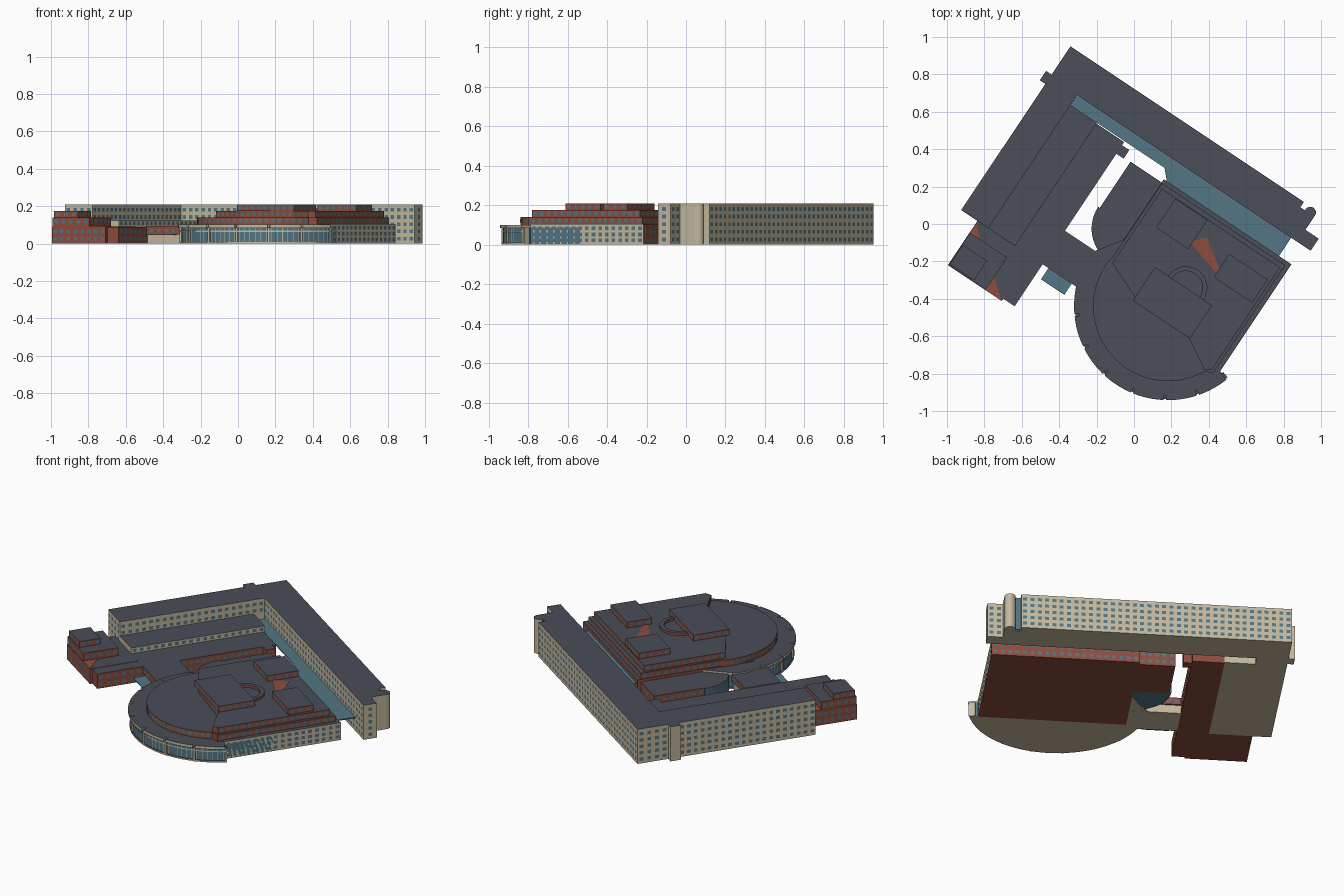
import bpy, bmesh, math
from mathutils import Vector

if "Cube" in bpy.data.objects:
    bpy.data.objects.remove(bpy.data.objects["Cube"])

ANGLE = -math.atan2(0.555, 0.832)   # the whole complex is turned on its site


def material(name, rgb):
    m = bpy.data.materials.new(name)
    m.diffuse_color = (*rgb, 1)
    m.use_nodes = True
    m.node_tree.nodes["Principled BSDF"].inputs["Base Color"].default_value = m.diffuse_color
    return m


MATS = [material("roof_grey", (0.069, 0.075, 0.10)),
        material("red_brick", (0.27, 0.075, 0.048)),
        material("cream_stone", (0.56, 0.49, 0.35)),
        material("blue_glass", (0.084, 0.18, 0.235))]
ROOF, BRICK, STONE, GLASS = range(4)


def finish(bm, name):
    me = bpy.data.meshes.new(name)
    bm.to_mesh(me)
    bm.free()
    ob = bpy.data.objects.new(name, me)
    for m in MATS:
        me.materials.append(m)
    ob.rotation_euler.z = ANGLE
    bpy.context.collection.objects.link(ob)
    return ob


def prism(name, pts, z0, z1, wall, roof=ROOF, rule=None):
    """Upright extrusion of an outline: roof on top, wall elsewhere."""
    bm = bmesh.new()
    f = bm.faces.new([bm.verts.new((x, y, z0)) for x, y in pts])
    ext = bmesh.ops.extrude_face_region(bm, geom=[f])
    for v in ext["geom"]:
        if isinstance(v, bmesh.types.BMVert):
            v.co.z = z1
    bmesh.ops.recalc_face_normals(bm, faces=bm.faces)
    for f in bm.faces:
        if f.normal.z > 0.5:
            f.material_index = roof
        else:
            f.material_index = rule(f.normal) if rule else wall
    return finish(bm, name)


def rect(u0, u1, v0, v1):
    return [(u0, v0), (u1, v0), (u1, v1), (u0, v1)]


def block(name, u0, u1, v0, v1, z0, z1, wall, **kw):
    return prism(name, rect(u0, u1, v0, v1), z0, z1, wall, **kw)


def arc(cu, cv, r, a0, a1, n):
    return [(cu + r * math.cos(math.radians(a0 + (a1 - a0) * i / n)),
             cv + r * math.sin(math.radians(a0 + (a1 - a0) * i / n))) for i in range(n + 1)]


def windows(name, walls, mat=GLASS, pitch=0.04, w=0.022, h=0.019):
    """Rows of window plates; each wall runs with its outside on the right."""
    bm = bmesh.new()
    for a, b, zs in walls:
        a, b = Vector((*a, 0)), Vector((*b, 0))
        d = (b - a).normalized()
        out = Vector((d.y, -d.x, 0)) * 0.0015
        n = max(1, int((b - a).length / pitch))
        for i in range(n):
            c = a + (b - a) * ((i + 0.5) / n) + out
            for z in zs:
                lo, hi = Vector((0, 0, z - h / 2)), Vector((0, 0, z + h / 2))
                quad = (c - d * w / 2 + lo, c + d * w / 2 + lo, c + d * w / 2 + hi, c - d * w / 2 + hi)
                bm.faces.new([bm.verts.new(p) for p in quad]).material_index = mat
    finish(bm, name)


# Tall L-shaped office wings
H = 0.21
prism("tall_wings", [(-.81, .602), (-.81, -.451), (-.635, -.451), (-.635, .405),
                     (.865, .405), (.865, .483), (.78, .483), (.72, .483), (.72, .56),
                     (.69, .56), (.69, .602)], 0, H, STONE)
prism("rounded_bay", [(.72, .48), (.78, .48)] + arc(.75, .575, .03, 0, 180, 8), 0, H, STONE)
block("bay_glazing", .688, .722, .50, .568, .004, H - .004, GLASS)
block("stair_tower", -.845, -.80, .36, .42, 0, H, STONE)
ROWS5 = [.027 + .0385 * i for i in range(5)]
windows("tall_wing_windows", [
    ((.69, .602), (-.81, .602), ROWS5), ((-.81, .602), (-.81, .42), ROWS5),
    ((-.81, .36), (-.81, -.451), ROWS5), ((-.81, -.451), (-.635, -.451), ROWS5[2:]),
    ((-.635, -.451), (-.635, .405), ROWS5[3:]), ((-.635, .405), (.865, .405), ROWS5),
    ((.865, .405), (.865, .483), ROWS5), ((.865, .483), (.78, .483), ROWS5)])

# Stepped inner terraces of the left wing
block("stone_terrace", -.636, -.465, -.451, .34, 0, .125, STONE)
block("brick_terrace", -.47, -.287, -.72, .335, 0, .09, BRICK)
block("terrace_porch", -.29, -.24, .26, .315, 0, .09, BRICK)
windows("terrace_windows", [((-.465, -.45), (-.465, .34), [.108]),
                            ((-.287, -.72), (-.287, -.45), [.025, .067]),
                            ((-.287, -.23), (-.287, .26), [.025, .067]),
                            ((-.635, .34), (-.465, .34), [.03, .07, .108])])

# Brick end pavilion, three set-back storeys
for name, (u0, u1, v0, v1, z0, z1) in {
        "pavilion_base": (-.706, -.36, -.735, -.45, 0, .092),
        "pavilion_middle": (-.704, -.465, -.733, -.525, .092, .14),
        "pavilion_top": (-.70, -.545, -.725, -.60, .14, .175)}.items():
    block(name, u0, u1, v0, v1, z0, z1, BRICK)
    zs = [.027, .067] if z0 == 0 else [(z0 + z1) / 2]
    windows(name + "_windows", [((u0, v0), (u1, v0), zs), ((u1, v0), (u1, v1), zs[-1:]),
                                ((u1, v1), (u0, v1), zs[-1:]), ((u0, v1), (u0, v0), zs)])
for i, tri in enumerate([[(-.706, -.463), (-.706, -.525), (-.64, -.525)],
                         [(-.465, -.65), (-.465, -.735), (-.36, -.735)]]):
    prism(f"pavilion_roof_patch_{i}", tri, .092, .094, BRICK, roof=BRICK)

# Link between wing and hall, with entrance canopy
block("link_base", -.29, .02, -.44, -.245, 0, .05, STONE)
block("link_upper", -.29, .02, -.45, -.235, .05, .093, BRICK)
block("entrance_canopy", -.25, -.10, -.522, -.445, .045, .05, GLASS, roof=GLASS)
windows("link_windows", [((-.28, -.45), (-.09, -.45), [.07]), ((0, -.235), (-.28, -.235), [.07])])

# Round hall: glazed ground storey with notched stone cornice
CU, CV, A0, A1 = .395, -.265, -17, -182
tail = [(0, -.1), (.4, .0), (.82, -.1), (.82, -.40)]
prism("hall_glazing", arc(CU, CV, .487, A0, A1, 48) + tail, .003, .088, GLASS,
      rule=lambda n: STONE if n.z < -.5 else GLASS)
cornice = []
for k in range(8):
    s = A0 + (A1 - A0) * k / 8
    e = A0 + (A1 - A0) * (k + 1) / 8
    cornice += arc(CU, CV, .502, s - .8, e + .8, 6)
    if k < 7:
        cornice += arc(CU, CV, .475, e + .5, e - .5, 1)
prism("hall_cornice", cornice + tail, .084, .101, STONE)
prism("hall_plinth", arc(CU, CV, .494, A0, A1, 48) + tail, 0.001, .010, STONE)
ring = arc(CU, CV, .490, A0, A1, 48)[::-1]
windows("hall_mullions", [(ring[i + 1], ring[i], [.047]) for i in range(0, 48)][::-1],
        mat=STONE, pitch=.02, w=.003, h=.078)
windows("hall_transom", [(ring[i], ring[i + 1], [.066]) for i in range(48)],
        mat=STONE, pitch=.2, w=.031, h=.006)
for k in range(9):
    a = A0 + (A1 - A0) * k / 8
    prism(f"hall_pier_{k}", arc(CU, CV, .496, a - .7, a + .7, 1) + arc(CU, CV, .46, a + .7, a - .7, 1),
          .001, .086, STONE)

# Rectangular body behind the round hall
block("body_base", 0, .82, -.402, .288, 0, .105, BRICK,
      rule=lambda n: STONE if n.x > .5 else BRICK)
tier2 = arc(CU, CV, .40, -27, -182, 44) + [(.004, -.2), (.004, .265), (.795, .265), (.795, -.43)]
prism("body_second_tier", tier2, .10, .14, BRICK)
tier3 = [(.02, -.24), (.225, -.325), (.585, -.345), (.745, -.44), (.778, -.42), (.778, .24), (.02, .24)]
prism("body_third_tier", tier3, .14, .175, BRICK)
rim = arc(CU, CV, .4005, -182, -27, 30)
windows("body_windows", [
    ((.82, -.40), (.82, .288), [.022, .052, .084]), ((.82, .288), (0, .288), [.025, .07]),
    ((.795, -.42), (.795, .265), [.122]), ((.795, .265), (.004, .265), [.122]),
    ((.004, .265), (.004, -.2), [.122]), ((.778, -.42), (.778, .24), [.158]),
    ((.778, .24), (.02, .24), [.158]), ((.02, .24), (.02, -.24), [.158]),
    ((.02, -.24), (.225, -.325), [.158]), ((.225, -.325), (.585, -.345), [.158]),
    ((.585, -.345), (.745, -.44), [.158])]
    + [(rim[i], rim[i + 1], [.122]) for i in range(30)])

# Rooftop blocks
for i, (u0, u1, v0, v1) in enumerate([(.222, .588, -.343, -.13), (.11, .315, .05, .235),
                                      (.512, .76, 0, .15)]):
    block(f"rooftop_block_{i}", u0, u1, v0, v1, .175, .21, BRICK)
    windows(f"rooftop_windows_{i}", [((u0, v0), (u1, v0), [.193]), ((u1, v0), (u1, v1), [.193]),
                                     ((u1, v1), (u0, v1), [.193]), ((u0, v1), (u0, v0), [.193])])
prism("rooftop_patch", [(.303, .087), (.583, .004), (.363, .158)], .175, .177, BRICK, roof=BRICK)
prism("rooftop_half_ring", arc(.42, -.13, .115, 0, 180, 16) + arc(.42, -.13, .09, 180, 0, 16),
      .175, .19, BRICK)

# Annex with curved glazed bay
block("annex", -.2, .01, -.03, .267, 0, .09, BRICK)
prism("annex_curved_bay", [(.01, -.03)] + arc(0, -.03, .21, 180, 270, 14) + [(.01, -.24)],
      .002, .09, GLASS)
windows("annex_windows", [((0, .267), (-.2, .267), [.025, .067]),
                          ((-.2, .267), (-.2, -.03), [.025, .067])])

# Glass roof over the passage beside the long wing
prism("passage_glass_roof", [(-.634, .34), (-.03, .34), (.02, .286), (.74, .286), (.74, .406),
                             (-.634, .406)], .078, .084, GLASS, roof=GLASS)
